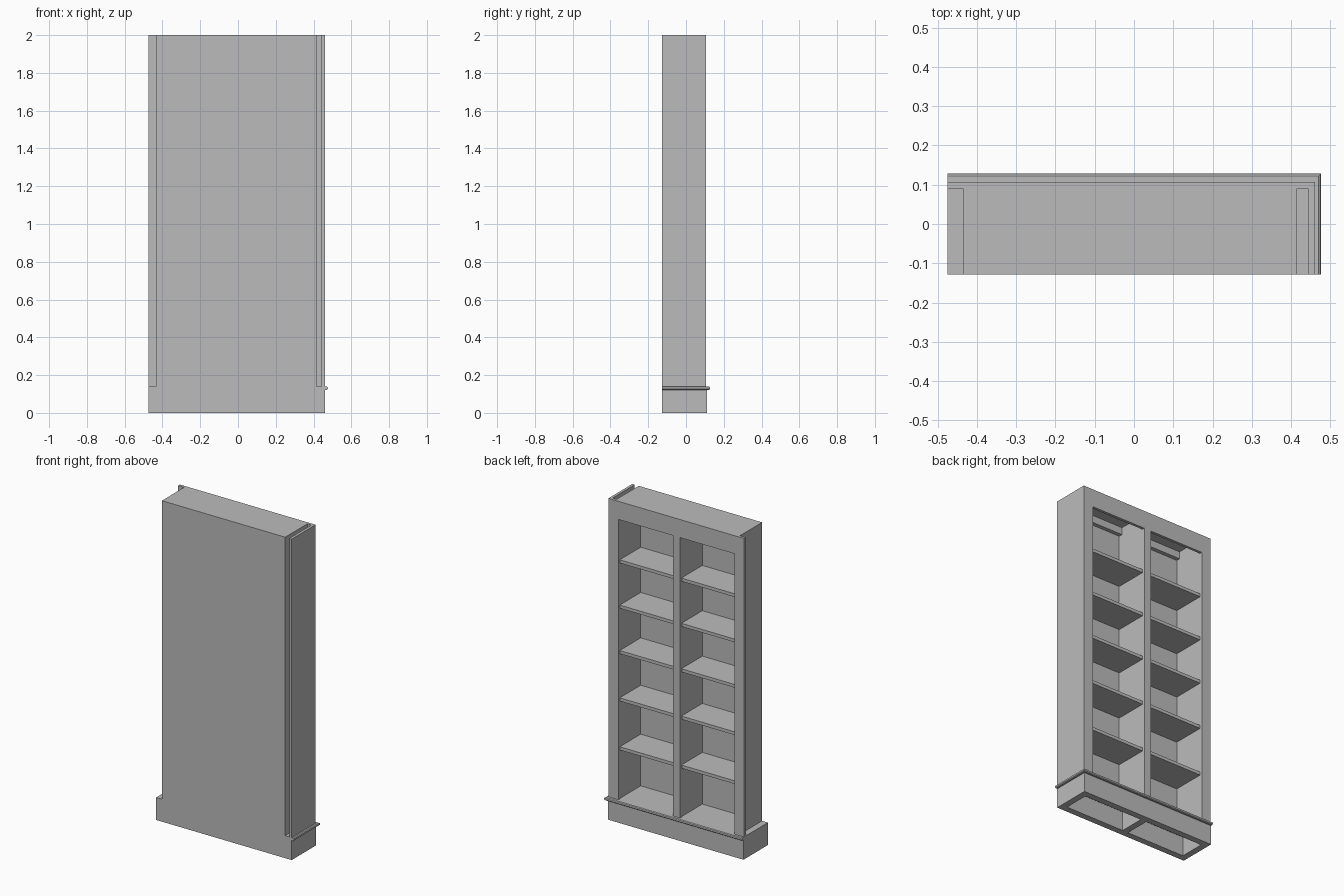
import bpy
import bmesh

cube = bpy.data.objects.get("Cube")
if cube:
    bpy.data.objects.remove(cube, do_unlink=True)

# Single painted finish
GREY = (0.5, 0.5, 0.5, 1.0)
paint = bpy.data.materials.new("light_grey_paint")
paint.use_nodes = True
paint.diffuse_color = GREY
paint.node_tree.nodes["Principled BSDF"].inputs["Base Color"].default_value = GREY


def add_object(name, bm):
    bmesh.ops.recalc_face_normals(bm, faces=bm.faces)
    mesh = bpy.data.meshes.new(name)
    bm.to_mesh(mesh)
    bm.free()
    mesh.materials.append(paint)
    obj = bpy.data.objects.new(name, mesh)
    bpy.context.collection.objects.link(obj)
    return obj


def box(name, xs, ys, zs):
    """Box from (min, max) pairs on each axis."""
    bm = bmesh.new()
    bmesh.ops.create_cube(bm, size=1)
    for v in bm.verts:
        for axis, (low, high) in enumerate((xs, ys, zs)):
            v.co[axis] = high if v.co[axis] > 0 else low
    return add_object(name, bm)


# Main dimensions
LEFT, RIGHT = -0.475, 0.46            # base and face frame
BODY_L, BODY_R = -0.435, 0.415        # carcass
MID = (BODY_L + BODY_R) / 2
FRONT, BODY_Y, FRAME_Y, BASE_Y = -0.128, 0.09, 0.107, 0.112
DECK, TOP = 0.14, 2.0
BOARD, PANEL, WALL = 0.02, 0.01, 0.04
INNER = FRONT + PANEL
OPEN_L, OPEN_R, OPEN_TOP = -0.411, 0.391, 1.887
HALF_STILE = 0.024

# Plinth: open underneath, with a centre divider
PLINTH = (0, DECK - BOARD)
box("plinth_front", (LEFT, RIGHT), (FRONT, FRONT + WALL), PLINTH)
box("plinth_rear", (LEFT, RIGHT), (BASE_Y - WALL, BASE_Y), PLINTH)
for name, x in (("plinth_side_right", LEFT), ("plinth_divider", MID - WALL / 2),
                ("plinth_side_left", RIGHT - WALL)):
    box(name, (x, x + WALL), (FRONT + WALL, BASE_Y - WALL), PLINTH)
box("bottom_deck", (LEFT, RIGHT), (FRONT, BASE_Y), (DECK - BOARD, DECK))

# Rounded moulding, mitred round the open side and one end
profile = [(0, 0.122), (0.010, 0.122), (0.015, 0.126), (0.016, 0.131),
           (0.015, 0.136), (0.010, DECK), (0, DECK)]
path = [((LEFT, BASE_Y), (0, 1)), ((RIGHT, BASE_Y), (1, 1)), ((RIGHT, FRONT), (1, 0))]
bm = bmesh.new()
rings = [[bm.verts.new((x + dx * out, y + dy * out, z)) for out, z in profile]
         for (x, y), (dx, dy) in path]
for a, b in zip(rings, rings[1:]):
    for i in range(len(profile)):
        j = (i + 1) % len(profile)
        bm.faces.new((a[i], a[j], b[j], b[i]))
bm.faces.new(rings[0])
bm.faces.new(rings[-1])
add_object("base_moulding", bm)

# Carcass
UP = (DECK, TOP)
box("closed_panel", (BODY_L, BODY_R), (FRONT, INNER), UP)
box("carcass_side_right", (BODY_L, BODY_L + BOARD), (INNER, BODY_Y), UP)
box("carcass_side_left", (BODY_R - BOARD, BODY_R), (INNER, BODY_Y), UP)
box("centre_partition", (MID - BOARD, MID + BOARD), (INNER, BODY_Y), UP)
box("carcass_top", (BODY_L, BODY_R), (INNER, BODY_Y), (TOP - BOARD, TOP))

# Finished end panel, set off from the carcass by a gap
box("end_panel", (0.443, RIGHT), (FRONT, BODY_Y), UP)

# Face frame
FRAME = (BODY_Y, FRAME_Y)
box("frame_top_rail", (LEFT, RIGHT), FRAME, (OPEN_TOP, TOP))
STILE = (DECK, OPEN_TOP)
box("frame_stile_right", (LEFT, OPEN_L), FRAME, STILE)
box("frame_stile_centre", (MID - HALF_STILE, MID + HALF_STILE), FRAME, STILE)
box("frame_stile_left", (OPEN_R, RIGHT), FRAME, STILE)

# Shelves and hanging cleat of each bay
bays = {"right": (BODY_L + BOARD, MID - BOARD), "left": (MID + BOARD, BODY_R - BOARD)}
for side, xs in bays.items():
    for n, z in enumerate((0.462, 0.767, 1.062, 1.345, 1.627), 1):
        box(f"shelf_{side}_{n}", xs, (INNER, BODY_Y - 0.002), (z - BOARD, z))
    box(f"hanging_cleat_{side}", xs, (INNER, INNER + 0.025),
        (TOP - BOARD - 0.045, TOP - BOARD))
